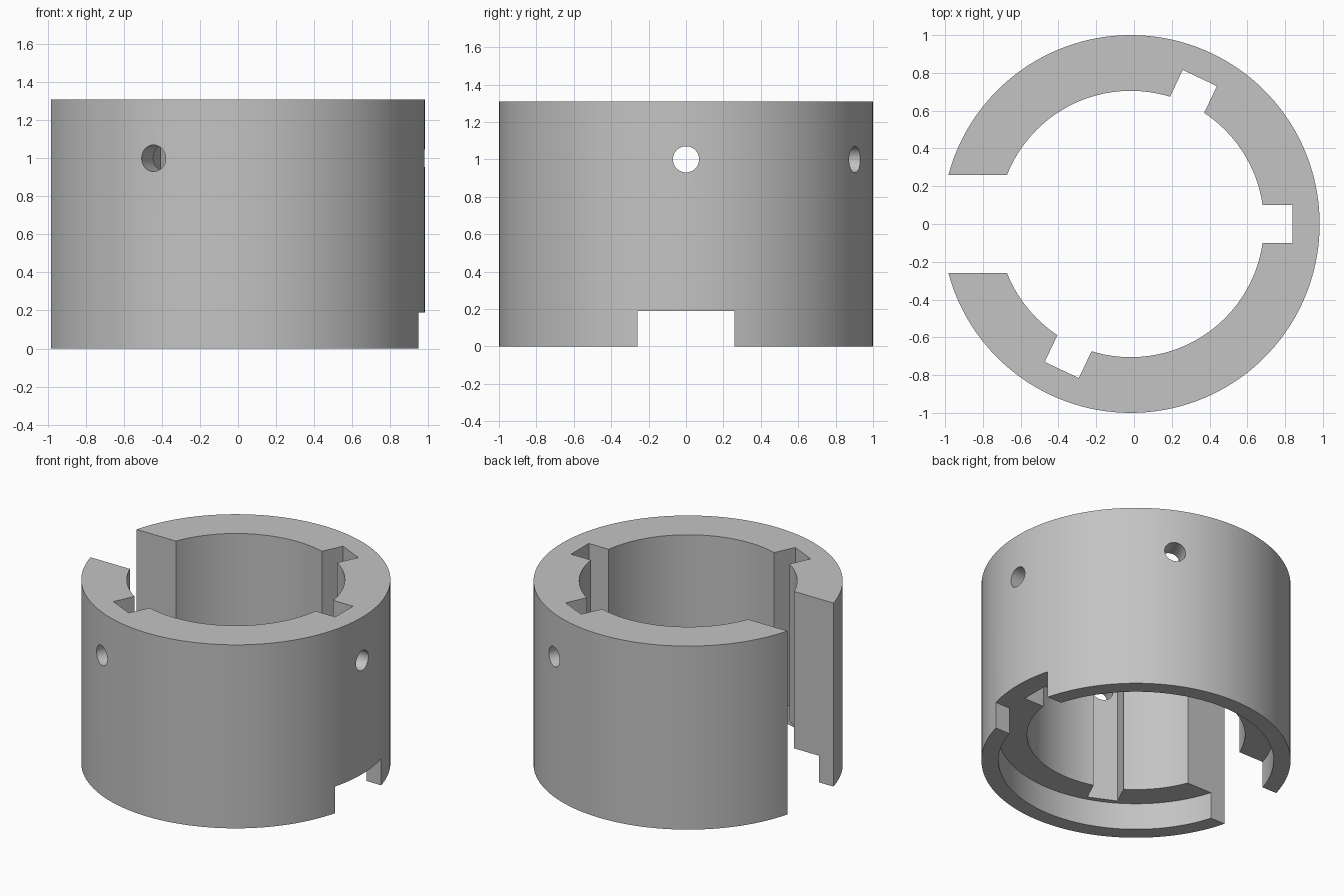
import bpy
from math import radians, cos, sin, pi

if "Cube" in bpy.data.objects:
    bpy.data.objects.remove(bpy.data.objects["Cube"], do_unlink=True)

CX = -0.017            # ring axis, shifted because the slot trims one side
HEIGHT = 1.31
OUTER, BORE, RECESS = 1.0, 0.705, 0.89
STEP = 0.19            # depth of the bottom recess and notch
SLOT = 0.26            # half width of the slot and notch
KEY_ANGLES = (0, 64.7, 244.7)

grey = bpy.data.materials.new("plain grey")
grey.use_nodes = True
COLOUR = (0.55, 0.55, 0.55, 1)
grey.diffuse_color = COLOUR
grey.node_tree.nodes["Principled BSDF"].inputs["Base Color"].default_value = COLOUR


def cylinder(name, radius, z0, z1, sides=144):
    bpy.ops.mesh.primitive_cylinder_add(vertices=sides, radius=radius, depth=z1 - z0,
                                        location=(CX, 0, (z0 + z1) / 2))
    bpy.context.object.name = name
    return bpy.context.object


def radial_box(name, r0, r1, half_width, z0, z1, angle):
    """Box reaching from r0 to r1 along a direction from the axis."""
    a, mid = radians(angle), (r0 + r1) / 2
    bpy.ops.mesh.primitive_cube_add(
        size=1, location=(CX + mid * cos(a), mid * sin(a), (z0 + z1) / 2), rotation=(0, 0, a))
    box = bpy.context.object
    box.name = name
    box.scale = (r1 - r0, 2 * half_width, z1 - z0)
    return box


def radial_hole(name, radius, z, angle):
    a, mid = radians(angle), 0.85
    bpy.ops.mesh.primitive_cylinder_add(
        vertices=48, radius=radius, depth=0.7,
        location=(CX + mid * cos(a), mid * sin(a), z), rotation=(0, pi / 2, a))
    bpy.context.object.name = name
    return bpy.context.object


# Collar body
collar = cylinder("slotted_collar", OUTER, 0, HEIGHT)
collar.data.materials.append(grey)

# Bore, bottom recess, full-height slot and bottom notch
cutters = [
    cylinder("bore_cutter", BORE, -0.1, HEIGHT + 0.1),
    cylinder("recess_cutter", RECESS, -0.2, STEP),
    radial_box("slot_cutter", 0.3, 1.2, SLOT, -0.15, HEIGHT + 0.15, 180),
    radial_box("notch_cutter", 0.3, 1.2, SLOT, -0.15, STEP, 0),
]
# Keyways, each with a screw hole through the wall
for i, angle in enumerate(KEY_ANGLES, 1):
    cutters.append(radial_box(f"keyway_cutter_{i}", 0.4, 0.855, 0.1, -0.12, HEIGHT + 0.12, angle))
    cutters.append(radial_hole(f"screw_hole_cutter_{i}", 0.07, 1.0, angle))

# Apply the cuts one by one, then drop the cutters
bpy.ops.object.select_all(action='DESELECT')
collar.select_set(True)
bpy.context.view_layer.objects.active = collar
for cutter in cutters:
    cutter.hide_render = True
    cut = collar.modifiers.new(cutter.name, 'BOOLEAN')
    cut.operation, cut.solver, cut.object = 'DIFFERENCE', 'EXACT', cutter
    bpy.ops.object.modifier_apply(modifier=cut.name)
for cutter in cutters:
    bpy.data.objects.remove(cutter, do_unlink=True)

bpy.ops.object.shade_smooth_by_angle(angle=radians(30))
